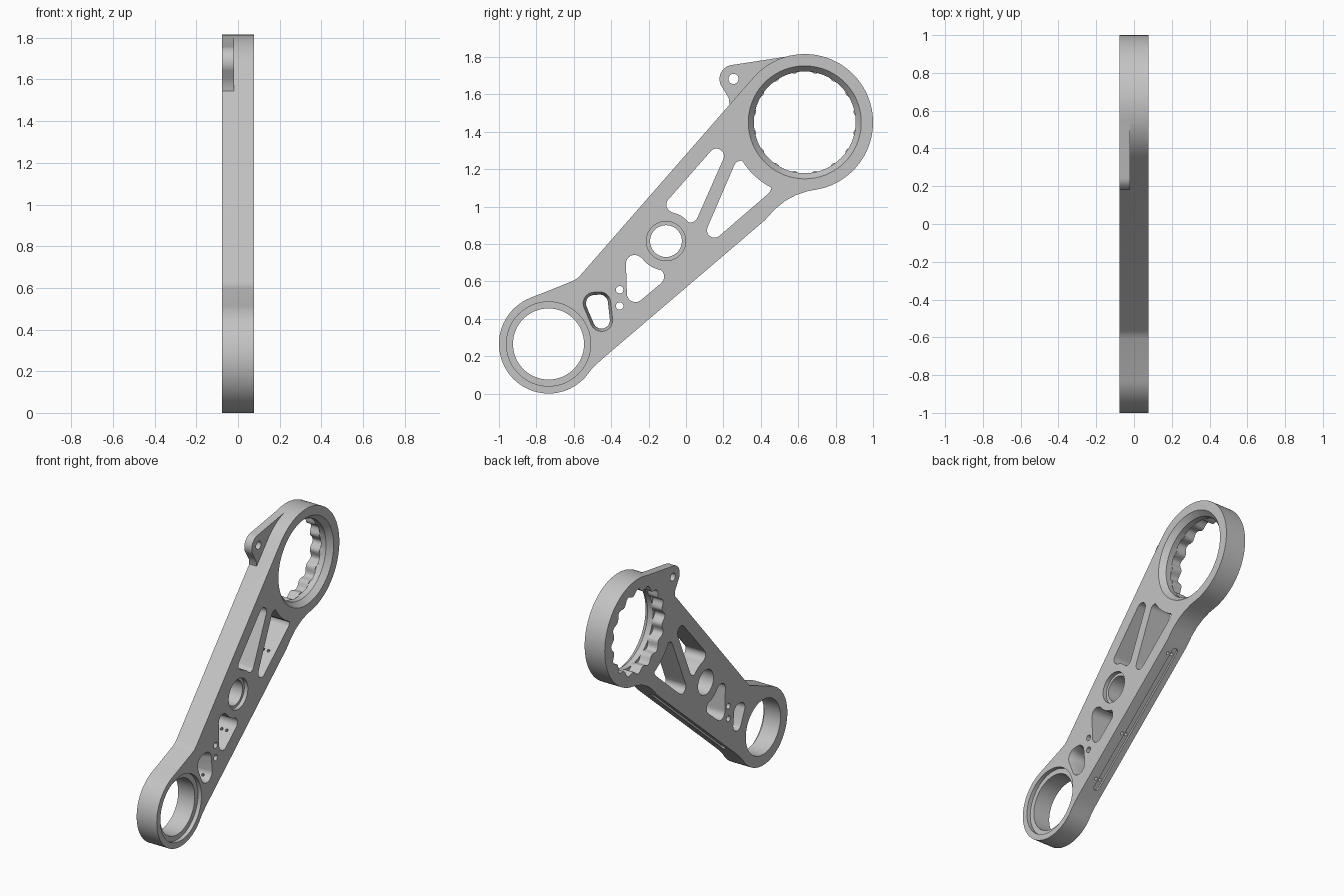
import bpy, bmesh
from math import cos, sin, pi, radians, atan2
from mathutils import Vector

if "Cube" in bpy.data.objects:
    bpy.data.objects.remove(bpy.data.objects["Cube"], do_unlink=True)

HALF = 0.077                      # half thickness of the arm
BIG, SMALL, MID = (0.635, 1.45), (-0.735, 0.265), (-0.107, 0.815)
SIDE = (Vector((0, 0, 0)), Vector((0, 1, 0)), Vector((0, 0, 1)), Vector((1, 0, 0)))

metal = bpy.data.materials.new("Grey metal")
metal.use_nodes = True
GREY = (0.55, 0.55, 0.55, 1)
metal.diffuse_color = GREY
metal.node_tree.nodes["Principled BSDF"].inputs["Base Color"].default_value = GREY


def arc(c, r, a0, a1, n=24):
    angles = [radians(a0 + (a1 - a0) * i / n) for i in range(n + 1)]
    return [(c[0] + r * cos(a), c[1] + r * sin(a)) for a in angles]


def circle(c, r, n=96, wave=0, count=0):
    angles = [2 * pi * i / n for i in range(n)]
    return [(c[0] + (r + wave * cos(count * a)) * cos(a),
             c[1] + (r + wave * cos(count * a)) * sin(a)) for a in angles]


def rounded(centres, r, keep=None, clear=0):
    """Rounded counter-clockwise polygon, pushed clear of a circle if given."""
    loop, n = [], len(centres)
    for i, c in enumerate(centres):
        p, q = centres[i - 1], centres[(i + 1) % n]
        a0 = atan2(c[1] - p[1], c[0] - p[0]) - pi / 2
        a1 = atan2(q[1] - c[1], q[0] - c[0]) - pi / 2
        a1 = a0 + (a1 - a0) % (2 * pi)
        loop += arc(c, r, a0 * 180 / pi, a1 * 180 / pi, 10)
        if keep:                   # subdivide the straight run
            e, f = Vector(loop[-1]), Vector((q[0] + r * cos(a1), q[1] + r * sin(a1)))
            loop += [tuple(e.lerp(f, k / 10)) for k in range(1, 10)]
    if keep:
        k = Vector(keep)
        pushed = []
        for p in loop:
            d = Vector(p) - k
            pushed.append(tuple(k + d.normalized() * max(d.length, clear)))
        loop = pushed
    return loop


def loft(name, sections, frame=SIDE):
    """Solid through (depth, loop) sections in the given frame."""
    o, u, v, w = frame
    bm = bmesh.new()
    rings = [[bm.verts.new(o + u * a + v * b + w * d) for a, b in loop]
             for d, loop in sections]
    bm.faces.new(rings[0])
    bm.faces.new(rings[-1])
    n = len(rings[0])
    for s, t in zip(rings, rings[1:]):
        for i in range(n):
            j = (i + 1) % n
            bm.faces.new((s[i], s[j], t[j], t[i]))
    bmesh.ops.recalc_face_normals(bm, faces=bm.faces)
    mesh = bpy.data.meshes.new(name)
    bm.to_mesh(mesh)
    bm.free()
    mesh.materials.append(metal)
    ob = bpy.data.objects.new(name, mesh)
    bpy.context.collection.objects.link(ob)
    return ob


def combine(tool, operation="DIFFERENCE"):
    mod = arm.modifiers.new("boolean", "BOOLEAN")
    mod.operation, mod.solver, mod.object = operation, "EXACT", tool
    bpy.context.view_layer.objects.active = arm
    bpy.ops.object.modifier_apply(modifier=mod.name)
    bpy.data.objects.remove(tool, do_unlink=True)


def cut(loop, low=-0.1, high=0.1, frame=SIDE):
    combine(loft("cutter", [(low, loop), (high, loop)], frame))


# Arm outline: two round ends joined by a tapering bar
outline = arc(BIG, 0.365, -77, 140, 64)
outline += [(-0.565, 0.632), (-0.585, 0.613), (-0.61, 0.6)]
outline += arc(SMALL, 0.265, 110, 318, 56)
outline += [(-0.51, 0.124), (-0.475, 0.16), (-0.43, 0.2), (0.42, 0.925),
            (0.475, 0.985), (0.53, 1.03), (0.59, 1.062), (0.65, 1.082)]
arm = loft("link_arm", [(-HALF, outline), (HALF, outline)])

# Thin ear beside the big ring
EAR = (0.254, 1.682)
ear = [(0.56, 1.805)] + arc(EAR, 0.075, 98, 215)
ear += [(0.21, 1.61), (0.228, 1.58), (0.235, 1.535), (0.25, 1.51),
        (0.36, 1.62), (0.45, 1.725), (0.56, 1.775)]
combine(loft("ear", [(-HALF, ear), (-0.02, ear)]), "UNION")
cut(circle(EAR, 0.027, 32))

# Big ring: tapered seat, lip and scalloped bore
combine(loft("seat", [(-0.005, circle(BIG, 0.272)), (0.04, circle(BIG, 0.272)),
                      (HALF, circle(BIG, 0.302)), (0.1, circle(BIG, 0.302))]))
cut(circle(BIG, 0.28, 192, 0.014, 16), -0.1, 0.0)

# Stepped bores of the small ring and the middle hole
for centre, outer, inner in ((SMALL, 0.225, 0.19), (MID, 0.105, 0.085)):
    cut(circle(centre, inner))
    cut(circle(centre, outer), 0.05, 0.1)

# Lightening pockets
cut(rounded([(0.163, 1.27), (-0.065, 1.01), (0.024, 0.955)], 0.04, MID, 0.157))
cut(rounded([(0.295, 1.205), (0.152, 0.873), (0.415, 1.1)], 0.04, BIG, 0.392))
cut(rounded([(-0.275, 0.695), (-0.27, 0.535), (-0.163, 0.625)], 0.046, MID, 0.157))

# Chamfered slot by the small ring
slot = [(-0.49, 0.482), (-0.452, 0.392), (-0.462, 0.484)]
wide, narrow = rounded(slot, 0.06), rounded(slot, 0.045)
combine(loft("slot", [(-0.1, narrow), (0.03, narrow), (HALF, wide), (0.1, wide)]))

# Pair of small pin holes
for z in (0.555, 0.468):
    cut(circle((-0.355, z), 0.02, 32))

# Groove and screw holes along the lower edge
start, end = Vector((0, -0.43, 0.2)), Vector((0, 0.42, 0.925))
along = (end - start).normalized()
edge = (start, along, Vector((1, 0, 0)), Vector((0, along.z, -along.y)))
length = (end - start).length
groove = rounded([(0.06, -0.015), (length - 0.05, -0.015)], 0.02)
cut(groove, -0.015, 0.05, edge)
for t in (0.1, 0.4, 0.93):
    for x in (-0.015, 0.024):
        cut(circle((t * length, x), 0.01, 16), -0.14, 0.05, edge)

# Smooth curved walls, crisp rims
bpy.ops.object.select_all(action="DESELECT")
arm.select_set(True)
bpy.context.view_layer.objects.active = arm
bpy.ops.object.shade_smooth_by_angle(angle=radians(30))
